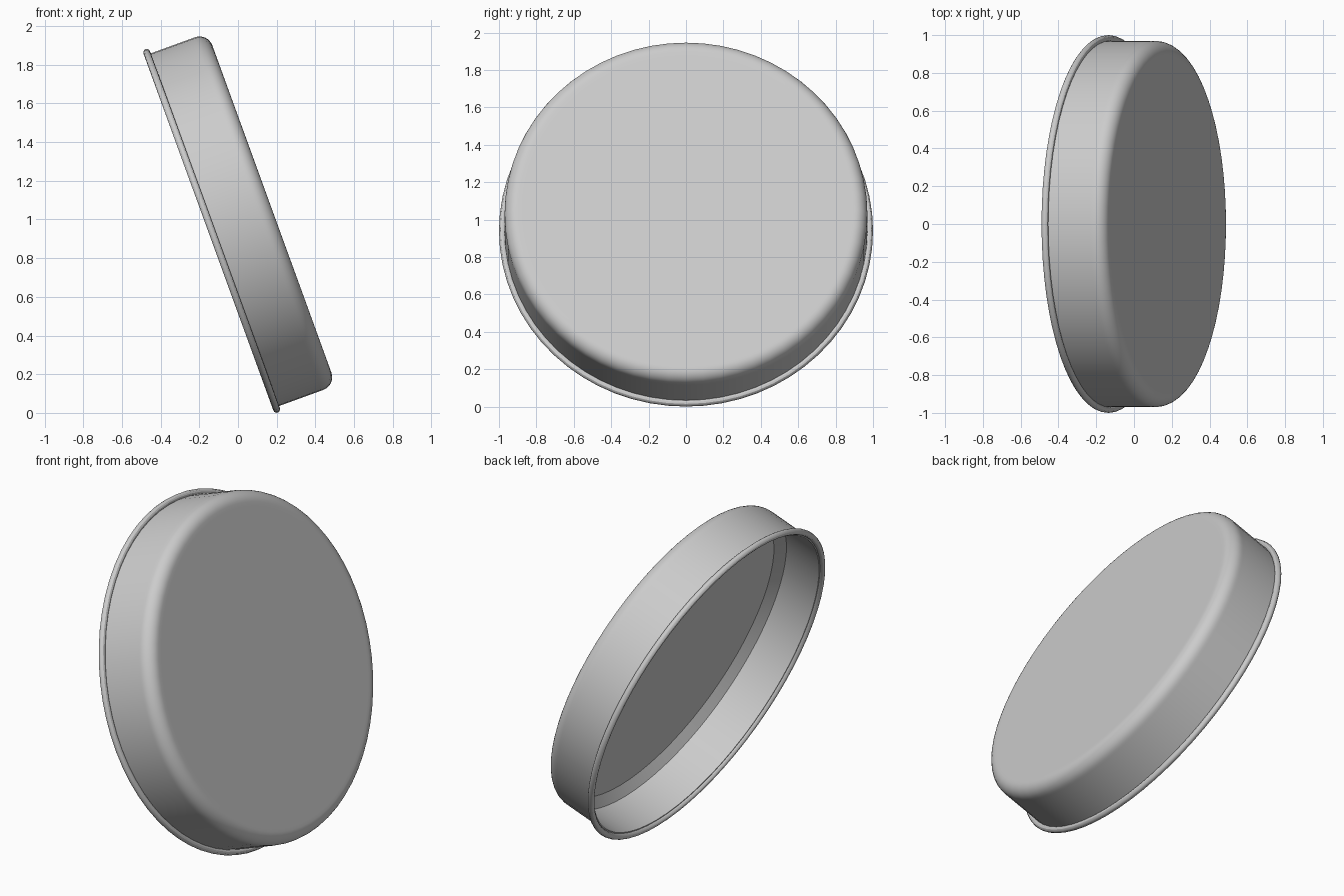
import bpy
import bmesh
from math import sin, cos, pi, radians
from mathutils import Matrix, Vector

cube = bpy.data.objects.get("Cube")
if cube:
    bpy.data.objects.remove(cube, do_unlink=True)

SEGMENTS = 64
# The pan leans on its rim: local +z runs from the open rim to the base
TILT = Matrix.Translation((-0.136, 0, 0.941)) @ Matrix.Rotation(radians(70), 4, 'Y')

metal = bpy.data.materials.new("grey_metal")
metal.use_nodes = True
GREY = (0.6, 0.6, 0.6, 1)
metal.diffuse_color = GREY
metal.node_tree.nodes["Principled BSDF"].inputs["Base Color"].default_value = GREY


def arc(r, z, radius, start, end, steps):
    """Points of an arc in the (radius, height) plane, angles in degrees."""
    angles = [radians(start + (end - start) * i / steps) for i in range(steps + 1)]
    return [(r + radius * cos(a), z + radius * sin(a)) for a in angles]


def lathe(name, profile):
    """Revolve a (radius, height) profile around the pan's axis."""
    bm = bmesh.new()
    verts = [bm.verts.new((r, 0, z)) for r, z in profile]
    edges = [bm.edges.new(pair) for pair in zip(verts, verts[1:])]
    bmesh.ops.spin(bm, geom=verts + edges, cent=(0, 0, 0), axis=(0, 0, 1),
                   angle=2 * pi, steps=SEGMENTS)
    bmesh.ops.remove_doubles(bm, verts=bm.verts, dist=0.0001)
    bmesh.ops.recalc_face_normals(bm, faces=bm.faces)
    mesh = bpy.data.meshes.new(name)
    bm.to_mesh(mesh)
    bm.free()
    mesh.materials.append(metal)
    obj = bpy.data.objects.new(name, mesh)
    bpy.context.collection.objects.link(obj)
    obj.matrix_world = TILT
    bpy.ops.object.select_all(action='DESELECT')
    obj.select_set(True)
    bpy.context.view_layer.objects.active = obj
    bpy.ops.object.shade_smooth_by_angle(angle=radians(30))
    return obj


# Pan body: straight wall, rounded base edge, flat floor with a chamfer inside
outside = [(0.97, 0), (0.97, 0.25)] + arc(0.90, 0.261, 0.07, 0, 90, 8) + [(0.88, 0.331), (0, 0.331)]
inside = [(0, 0.275), (0.905, 0.275), (0.957, 0.23), (0.957, 0)]
lathe("pan_body", outside + inside + outside[:1])

# Rolled wire rim around the opening
lathe("rolled_rim", arc(0.982, 0, 0.018, 0, 360, 12))
